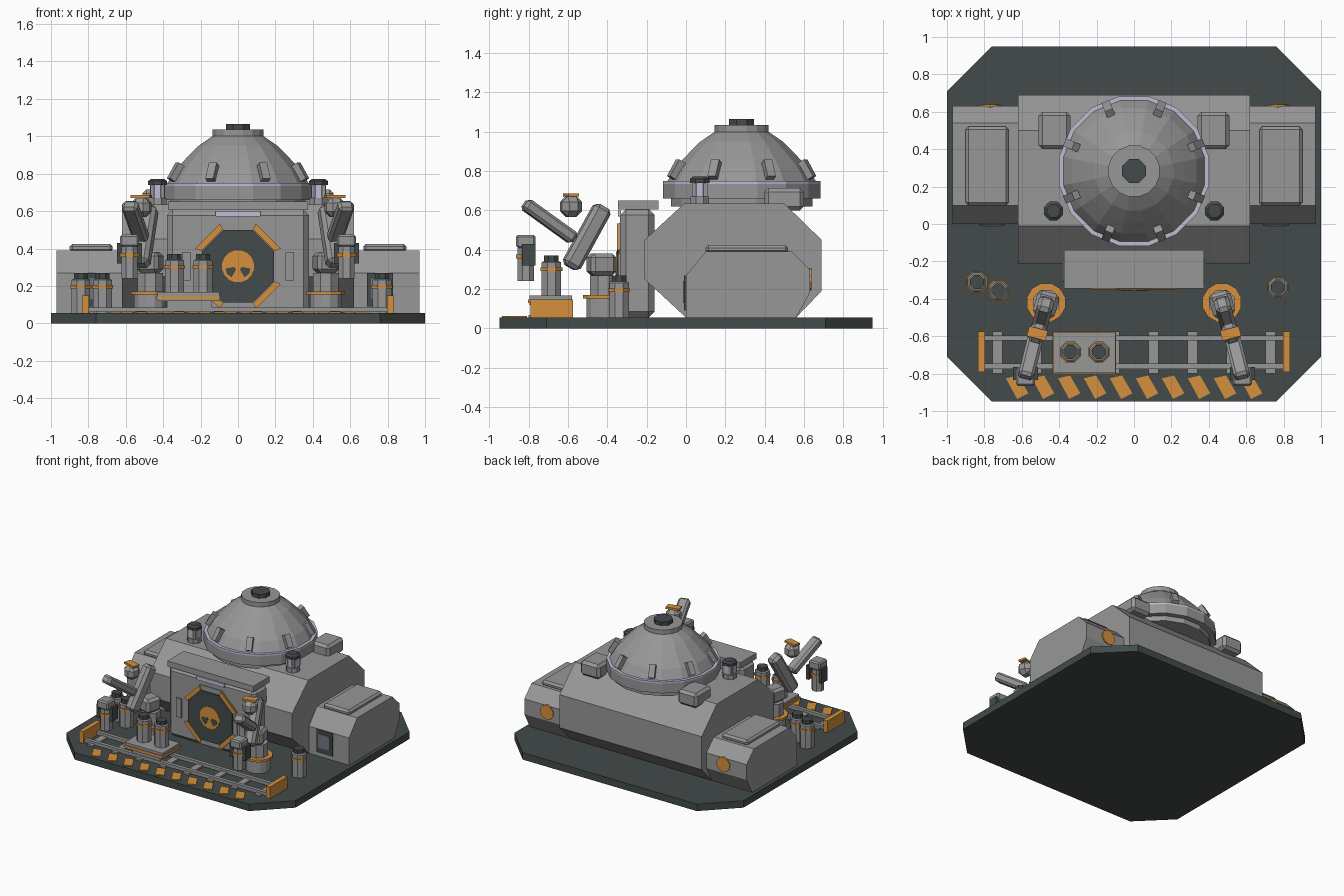
import bpy, bmesh, math
from mathutils import Matrix, Vector

if "Cube" in bpy.data.objects:
    bpy.data.objects.remove(bpy.data.objects["Cube"])


def material(name, rgb):
    m = bpy.data.materials.new(name)
    m.diffuse_color = (*rgb, 1)
    m.use_nodes = True
    m.node_tree.nodes["Principled BSDF"].inputs["Base Color"].default_value = m.diffuse_color
    return m


GREY = material("hull grey", (0.31, 0.31, 0.315))
DARK = material("dark slate", (0.055, 0.070, 0.067))
ORANGE = material("safety orange", (0.66, 0.28, 0.045))
LILAC = material("pale lilac", (0.54, 0.50, 0.66))
STEEL = material("blue steel", (0.16, 0.18, 0.22))


def finish(name, bm, mat, matrix=None, bevel=0):
    bmesh.ops.recalc_face_normals(bm, faces=bm.faces)
    me = bpy.data.meshes.new(name)
    bm.to_mesh(me)
    bm.free()
    me.materials.append(mat)
    ob = bpy.data.objects.new(name, me)
    bpy.context.collection.objects.link(ob)
    if matrix:
        ob.matrix_world = matrix
    if bevel:
        mod = ob.modifiers.new("chamfer", 'BEVEL')
        mod.width, mod.segments = bevel, 1
    return ob


def box(name, x, y, z, mat, bevel=0):
    """Box from (min, max) ranges."""
    bm = bmesh.new()
    bmesh.ops.create_cube(bm, size=1)
    for v in bm.verts:
        v.co = [r[0] if c < 0 else r[1] for c, r in zip(v.co, (x, y, z))]
    return finish(name, bm, mat, bevel=bevel)


def prism(name, pts, axis, a, b, mat):
    """Extrude a 2D outline along an axis from a to b."""
    place = {'x': lambda p, t: (t, p[0], p[1]),
             'y': lambda p, t: (p[0], t, p[1]),
             'z': lambda p, t: (p[0], p[1], t)}[axis]
    bm = bmesh.new()
    lo = [bm.verts.new(place(p, a)) for p in pts]
    hi = [bm.verts.new(place(p, b)) for p in pts]
    bm.faces.new(lo)
    bm.faces.new(hi)
    n = len(pts)
    for i in range(n):
        j = (i + 1) % n
        bm.faces.new((lo[i], lo[j], hi[j], hi[i]))
    return finish(name, bm, mat)


def ngon(r, n, cx=0, cy=0):
    """Polygon outline, r measured to the flats."""
    R = r / math.cos(math.pi / n)
    return [(cx + R * math.cos((2 * i + 1) * math.pi / n),
             cy + R * math.sin((2 * i + 1) * math.pi / n)) for i in range(n)]


def lathe(name, profile, n, x, y, mat):
    """Stack of polygon rings given as (radius, z)."""
    bm = bmesh.new()
    rings = [[bm.verts.new((px, py, z)) for px, py in ngon(r, n, x, y)] for r, z in profile]
    for a, b in zip(rings, rings[1:]):
        for i in range(n):
            j = (i + 1) % n
            bm.faces.new((a[i], a[j], b[j], b[i]))
    bm.faces.new(rings[0])
    bm.faces.new(rings[-1])
    return finish(name, bm, mat)


def beam(name, p, q, width, thick, mat, bevel=0.015):
    """Bar between two points, its width kept horizontal."""
    p, q = Vector(p), Vector(q)
    d = (q - p).normalized()
    w = d.cross(Vector((0, 0, 1))).normalized()
    t = w.cross(d)
    bm = bmesh.new()
    bmesh.ops.create_cube(bm, size=1)
    bmesh.ops.scale(bm, vec=((q - p).length, width, thick), verts=bm.verts)
    m = Matrix((d, w, t)).transposed().to_4x4()
    m.translation = (p + q) / 2
    return finish(name, bm, mat, m, bevel)


def canister(name, x, y, z, h):
    lathe(name + "_body", [(0.05, z), (0.05, z + h * 0.83), (0.042, z + h * 0.86)], 8, x, y, GREY)
    lathe(name + "_band", [(0.056, z + h * 0.62), (0.056, z + h * 0.7)], 8, x, y, ORANGE)
    lathe(name + "_cap", [(0.037, z + h * 0.85), (0.037, z + h)], 8, x, y, DARK)


FLOOR = 0.055
# Base slab with cut corners
prism("base", [(-1, -.71), (-.76, -.95), (.76, -.95), (1, -.71),
               (1, .71), (.76, .95), (-.76, .95), (-1, .71)], 'z', 0, FLOOR, DARK)

# Main hull
prism("hull", [(0, FLOOR), (-.21, .25), (-.21, .45), (-.01, .635), (.5, .635),
               (.69, .45), (.69, .19), (.56, FLOOR)], 'x', -.62, .62, GREY)

# Side pods, roof boxes and roof turrets
for s, side in ((-1, "left"), (1, "right")):
    prism(side + "_pod", [(0, FLOOR), (0, .27), (.1, .39), (.54, .39), (.63, .3),
                          (.63, .18), (.56, FLOOR)], 'x', s * .6, s * .97, GREY)
    box(side + "_pod_hatch", sorted((s * .67, s * .9)), (.1, .52), (.38, .425), GREY, .015)
    box(side + "_window_frame", sorted((s * .69, s * .83)), (-.009, .001), (.09, .27), DARK)
    box(side + "_window_pane", sorted((s * .71, s * .81)), (-.014, -.008), (.13, .24), STEEL)
    prism(side + "_rear_vent", ngon(.055, 10, s * .77, .25), 'y', .62, .638, ORANGE)
    box(side + "_roof_box", sorted((s * .34, s * .51)), (.4, .6), (.6, .715), GREY, .02)
    lathe(side + "_turret_foot", [(.048, .62), (.048, .67)], 8, s * .43, .07, GREY)
    lathe(side + "_turret_lamp", [(.04, .67), (.04, .745)], 8, s * .43, .07, LILAC)
    for k in range(4):
        a = math.pi / 4 + k * math.pi / 2
        cx, cy = s * .43 + .04 * math.cos(a), .07 + .04 * math.sin(a)
        box(side + "_turret_post", (cx - .01, cx + .01), (cy - .01, cy + .01), (.67, .745), GREY)
    lathe(side + "_turret_cap", [(.05, .74), (.05, .76), (.035, .772)], 8, s * .43, .07, DARK)

# Dome
DY = .283
lathe("dome_foot", [(.36, .62), (.36, .66)], 16, 0, DY, GREY)
lathe("dome_drum", [(.4, .66), (.4, .735)], 16, 0, DY, GREY)
lathe("dome_light_ring", [(.4, .735), (.4, .75)], 16, 0, DY, LILAC)
lathe("dome", [(.377, .75), (.335, .82), (.27, .89), (.21, .95), (.13, 1.005)], 16, 0, DY, GREY)
lathe("dome_collar", [(.137, .995), (.137, 1.035)], 16, 0, DY, GREY)
lathe("dome_cap", [(.064, 1.035), (.064, 1.065)], 8, 0, DY, DARK)
for k in range(8):
    a = math.radians(22.5 + 45 * k)
    c, s = math.cos(a), math.sin(a)
    beam("dome_rib", (.385 * c, DY + .385 * s, .765), (.335 * c, DY + .335 * s, .85), .045, .04, GREY, 0)

# Gatehouse
box("gatehouse", (-.38, .38), (-.335, -.16), (FLOOR, .607), GREY, .03)
box("gatehouse_roof", (-.375, .375), (-.345, -.14), (.605, .65), GREY)
box("gate_lamp", (-.12, .12), (-.345, -.33), (.57, .6), LILAC)
GZ = .305
prism("gate_frame", ngon(.232, 8, 0, GZ), 'y', -.341, -.33, GREY)
prism("gate_door", ngon(.193, 8, 0, GZ), 'y', -.35, -.33, DARK)
outer, inner = ngon(.228, 8, 0, GZ), ngon(.196, 8, 0, GZ)
for i in (0, 2, 4, 6):
    prism("gate_marker", [outer[i], outer[i + 1], inner[i + 1], inner[i]], 'y', -.35, -.338, ORANGE)
prism("gate_disc", ngon(.085, 16, 0, GZ), 'y', -.355, -.349, ORANGE)
for mid in (215, 325):
    pts = [(r * math.cos(math.radians(mid + t)), GZ + r * math.sin(math.radians(mid + t)))
           for r, t in ((.02, -25), (.068, -25), (.072, 0), (.068, 25), (.02, 25))]
    prism("gate_disc_slot", pts, 'y', -.358, -.354, DARK)
for s in (-1, 1):
    box("gate_side_panel", sorted((s * .255, s * .3)), (-.345, -.33), (.23, .38), GREY)

# Rail track, end stops and floor stripes
for y in (-.61, -.76):
    box("rail", (-.82, .82), (y - .014, y + .014), (.06, .085), GREY)
for i in range(8):
    x = -.73 + i * .2086
    box("sleeper", (x - .026, x + .026), (-.8, -.575), (FLOOR, .067), GREY)
for s in (-1, 1):
    box("end_stop", (s * .815 - .018, s * .815 + .018), (-.79, -.575), (FLOOR, .148), ORANGE)
for i in range(10):
    x = -.625 + i * .139
    prism("floor_stripe", [(x - .06, -.825), (x + .005, -.81), (x + .06, -.905), (x, -.935)],
          'z', FLOOR - .002, FLOOR + .007, ORANGE)

# Cart with two canisters
box("cart_chassis", (-.38, -.14), (-.77, -.6), (.085, .125), GREY)
box("cart_skirt", (-.435, -.095), (-.803, -.575), (.13, .147), ORANGE)
box("cart_deck", (-.43, -.1), (-.797, -.58), (.12, .167), GREY)
for x in (-.34, -.187):
    canister("cart_canister", x, -.685, .165, .205)

# Loose canisters on the floor
for x, y in ((-.84, -.31), (-.725, -.355), (.77, -.34)):
    canister("floor_canister", x, y, FLOOR, .213)

# Handling arms
for s, side in ((-1, "left"), (1, "right")):
    sx, ex, wx = s * .47, s * .517, s * .58
    lathe(side + "_arm_base", [(.085, FLOOR), (.085, .155)], 12, sx, -.42, GREY)
    lathe(side + "_arm_ring", [(.103, .153), (.103, .17)], 12, sx, -.42, ORANGE)
    lathe(side + "_arm_post", [(.068, .17), (.068, .27)], 8, sx, -.42, GREY)
    beam(side + "_arm_shoulder", (sx - s * .018, -.365, .325), (sx + s * .018, -.495, .325), .12, .11, GREY, .02)
    beam(side + "_lower_arm", (ex, -.59, .31), (sx, -.42, .62), .085, .095, GREY, .02)
    beam(side + "_arm_elbow", (ex - .05, -.585 - s * .013, .62), (ex + .05, -.585 + s * .013, .62), .105, .105, GREY, .03)
    beam(side + "_elbow_plate", (ex - .05, -.585 - s * .013, .678), (ex + .05, -.585 + s * .013, .678), .055, .015, ORANGE, 0)
    beam(side + "_upper_arm", (wx, -.82, .635), (ex, -.57, .455), .085, .065, GREY, .015)
    # Gripper holding a canister
    box(side + "_wrist", (wx - .05, wx + .05), (-.865, -.765), (.41, .475), GREY, .01)
    for t in (-1, 1):
        box(side + "_finger", (wx + t * .056 - .012, wx + t * .056 + .012), (-.835, -.765), (.32, .43), DARK)
    lathe(side + "_held_canister", [(.043, .24), (.043, .41)], 8, wx, -.815, GREY)
    lathe(side + "_held_band", [(.05, .355), (.05, .375)], 8, wx, -.815, ORANGE)
